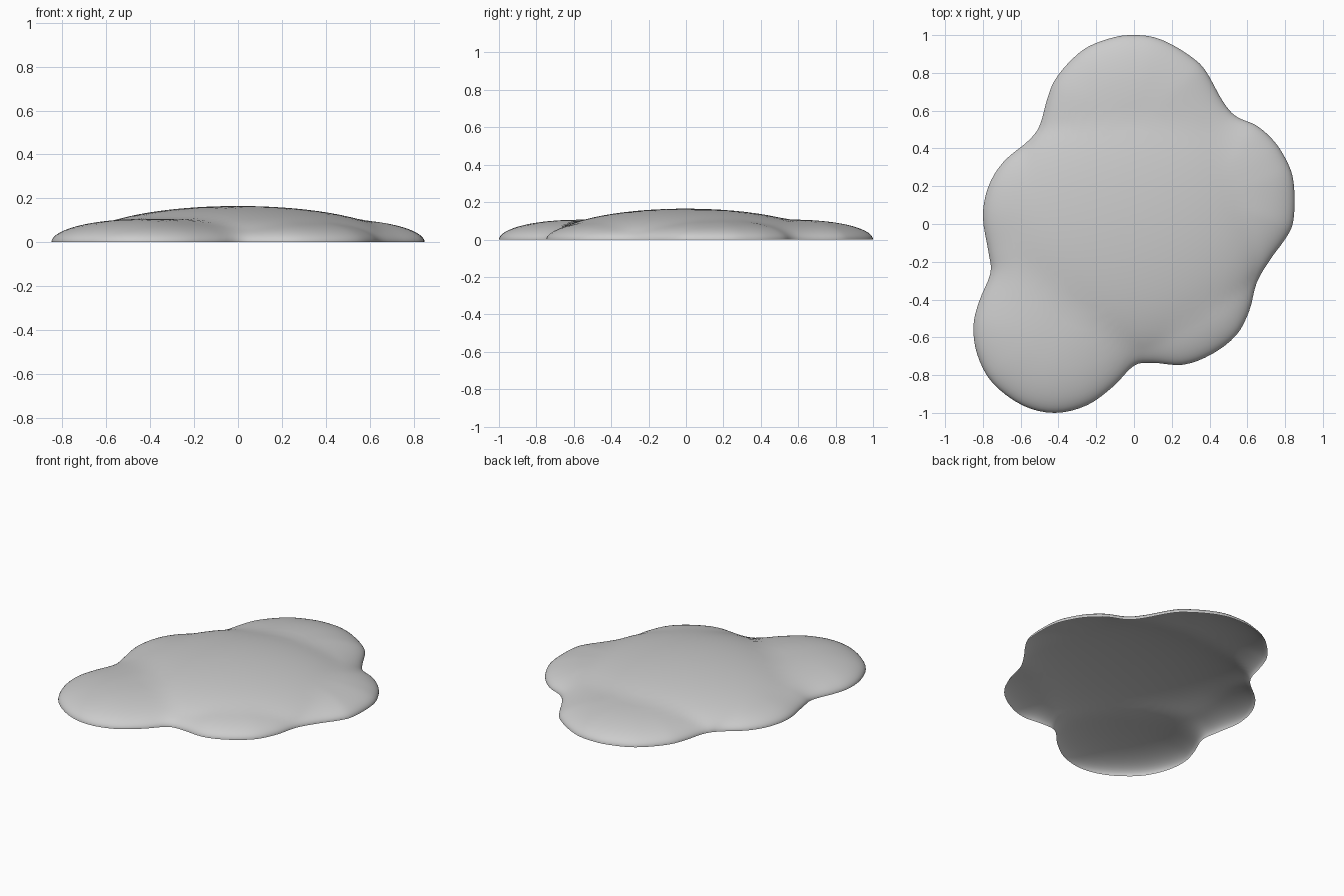
import bpy
import bmesh
import math
from mathutils import Vector
from mathutils.geometry import intersect_point_line

cube = bpy.data.objects.get("Cube")
if cube:
    bpy.data.objects.remove(cube, do_unlink=True)

# Main sizes of the flattened blob
DOME_RADIUS, DOME_HEIGHT = 0.71, 0.165
LOBE_REACH, LOBE_HEIGHT = 0.42, 0.106
BLEND = 0.012
SUBDIVISIONS, RINGS = 4, 24

# Footprint control points, counter-clockwise from the left side
FOOTPRINT = [
    (.84, 0), (.85, .12), (.84, .25), (.8, .35), (.74, .44), (.65, .52),
    (.54, .57), (.47, .65), (.38, .81), (.31, .88), (.2, .95), (.1, .99),
    (0, 1), (-.1, .99), (-.24, .94), (-.34, .86), (-.42, .76), (-.46, .66),
    (-.5, .52), (-.56, .44), (-.69, .33), (-.77, .2), (-.8, .04),
    (-.77, -.15), (-.76, -.26), (-.82, -.41), (-.85, -.54), (-.83, -.69),
    (-.75, -.84), (-.59, -.96), (-.42, -1), (-.25, -.96), (-.11, -.86),
    (0, -.75), (.1, -.735), (.26, -.745), (.41, -.69), (.54, -.59),
    (.61, -.46), (.65, -.31), (.72, -.19), (.8, -.08),
]


def smooth_closed_curve(points, steps):
    """Catmull-Rom curve through a closed loop of points."""
    pts = [Vector((x, y, 0)) for x, y in points]
    count = len(pts)
    curve = []
    for i in range(count):
        a, b, c, d = (pts[(i + k) % count] for k in (-1, 0, 1, 2))
        for s in range(steps):
            t = s / steps
            curve.append(0.5 * (2 * b + (c - a) * t
                                + (2 * a - 5 * b + 4 * c - d) * t ** 2
                                + (3 * b - a - 3 * c + d) * t ** 3))
    return curve


def edge_distance(point, loop):
    """Shortest distance from a point to the footprint edge."""
    best = LOBE_REACH
    for i, a in enumerate(loop):
        b = loop[i - 1]
        if (a - point).length > best + 0.1:
            continue
        hit, t = intersect_point_line(point, a, b)
        near = a if t < 0 else b if t > 1 else hit
        best = min(best, (near - point).length)
    return best


def surface_height(point, loop):
    """Rounded lobes blended with the broad central dome."""
    inset = 1 - edge_distance(point, loop) / LOBE_REACH
    lobe = LOBE_HEIGHT * math.sqrt(max(0, 1 - inset ** 2))
    radial = (point.length / DOME_RADIUS) ** 2
    dome = DOME_HEIGHT * math.sqrt(max(0, 1 - radial))
    # Keep the dome from overhanging the notches
    dome = min(dome, lobe * 2)
    overlap = max(0, BLEND - abs(lobe - dome)) / BLEND
    fade = min(1, lobe / LOBE_HEIGHT)
    return max(lobe, dome) + fade * BLEND * overlap ** 2 / 4


# Shell: rings from the rim to the crown, open underneath
outline = smooth_closed_curve(FOOTPRINT, SUBDIVISIONS)
bm = bmesh.new()
rings = []
for r in range(RINGS):
    scale = 1 - (r / RINGS) ** 2 if r < RINGS / 2 else 1.5 * (1 - r / RINGS)
    ring = []
    for p in outline:
        q = p * scale
        q.z = surface_height(q, outline) if r else 0
        ring.append(bm.verts.new(q))
    rings.append(ring)
crown = bm.verts.new((0, 0, DOME_HEIGHT))

total = len(outline)
for lower, upper in zip(rings, rings[1:]):
    for i in range(total):
        j = (i + 1) % total
        bm.faces.new((lower[i], lower[j], upper[j], upper[i]))
for i in range(total):
    bm.faces.new((rings[-1][i], rings[-1][(i + 1) % total], crown))
for face in bm.faces:
    face.smooth = True

mesh = bpy.data.meshes.new("lobed_blob")
bm.to_mesh(mesh)
bm.free()
blob = bpy.data.objects.new("lobed_blob", mesh)
bpy.context.collection.objects.link(blob)

# Plain grey surface
grey = bpy.data.materials.new("light_grey")
grey.use_nodes = True
colour = (0.6, 0.6, 0.6, 1)
grey.diffuse_color = colour
grey.node_tree.nodes["Principled BSDF"].inputs["Base Color"].default_value = colour
mesh.materials.append(grey)
